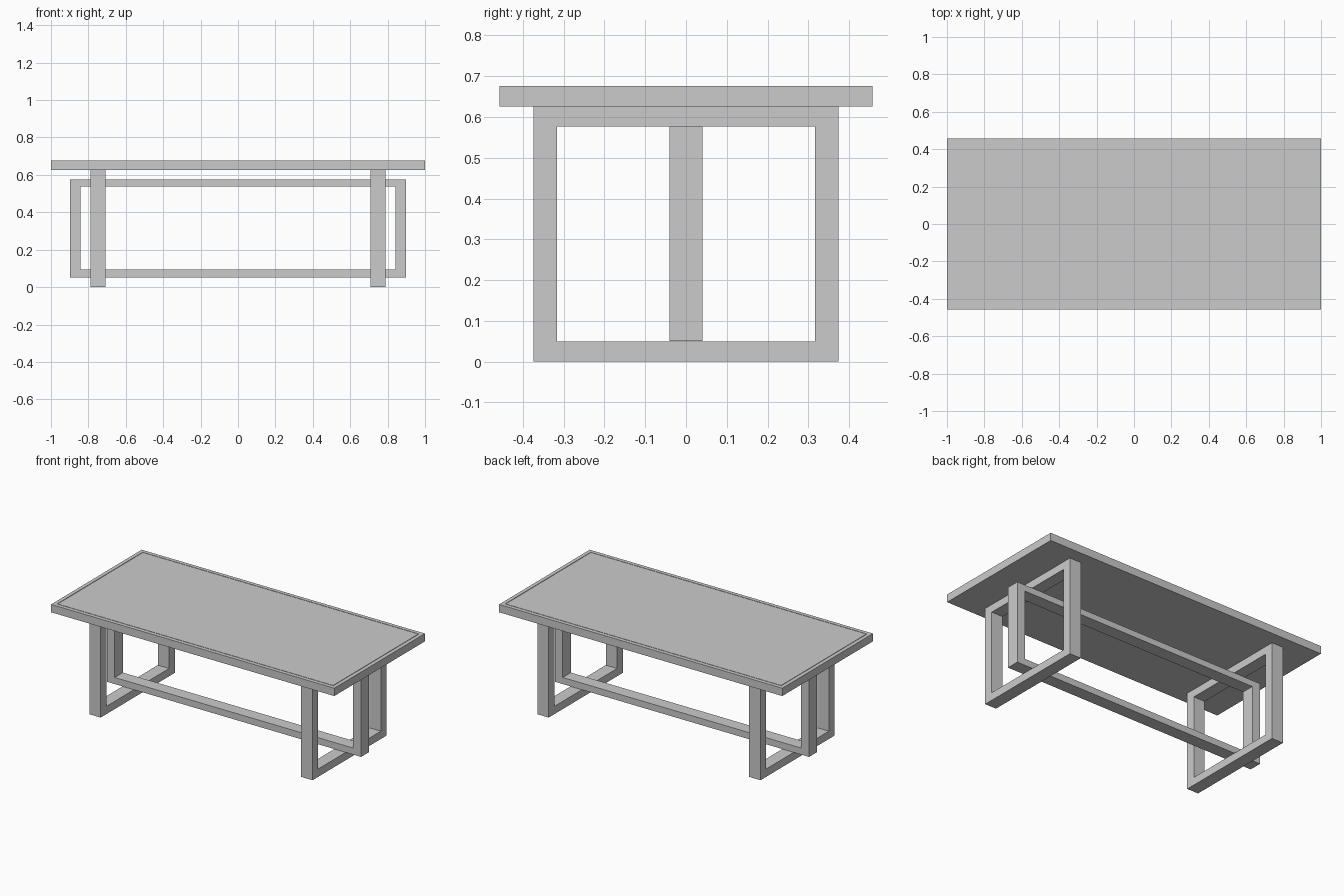
import bpy, bmesh
from mathutils import Vector

if "Cube" in bpy.data.objects:
    bpy.data.objects.remove(bpy.data.objects["Cube"])


def finish(bm, name):
    bmesh.ops.recalc_face_normals(bm, faces=bm.faces)
    mesh = bpy.data.meshes.new(name)
    bm.to_mesh(mesh)
    bm.free()
    obj = bpy.data.objects.new(name, mesh)
    bpy.context.collection.objects.link(obj)
    return obj


def mitred_frame(name, outer, inner, axis, centre, depth):
    """Rectangular frame; outer/inner = (half width, z low, z high), axis = depth direction."""
    bm = bmesh.new()

    def ring(rect, d):
        w, lo, hi = rect
        pts = [(-w, lo), (w, lo), (w, hi), (-w, hi)]
        return [bm.verts.new((d, u, z) if axis == 'X' else (u, d, z)) for u, z in pts]

    a, b = centre - depth / 2, centre + depth / 2
    rings = [ring(outer, a), ring(outer, b), ring(inner, b), ring(inner, a)]
    for r in range(4):
        p, q = rings[r], rings[(r + 1) % 4]
        for i in range(4):
            j = (i + 1) % 4
            bm.faces.new((p[i], p[j], q[j], q[i]))
    return finish(bm, name)


# Table top with a thin groove around the upper face
bm = bmesh.new()
bmesh.ops.create_cube(bm, size=1)
for v in bm.verts:
    v.co = Vector((v.co.x * 2.0, v.co.y * 0.914, 0.651 + v.co.z * 0.05))
bm.normal_update()
top = max(bm.faces, key=lambda f: f.calc_center_median().z)
bmesh.ops.inset_region(bm, faces=[top], thickness=0.034)
groove = bmesh.ops.inset_region(bm, faces=[top], thickness=0.005)['faces']
ext = bmesh.ops.extrude_face_region(bm, geom=groove)
bmesh.ops.delete(bm, geom=groove, context='FACES_ONLY')
for v in [g for g in ext['geom'] if isinstance(g, bmesh.types.BMVert)]:
    v.co.z -= 0.004
finish(bm, "table_top")

# Two upright leg frames
for side, label in ((-1, "left"), (1, "right")):
    mitred_frame(label + "_leg_frame", (0.374, 0.0, 0.626), (0.316, 0.05, 0.577),
                 'X', side * 0.748, 0.08)

# Long stretcher frame threaded through the legs
mitred_frame("stretcher_frame", (0.898, 0.051, 0.5765), (0.842, 0.093, 0.537), 'Y', 0, 0.082)
